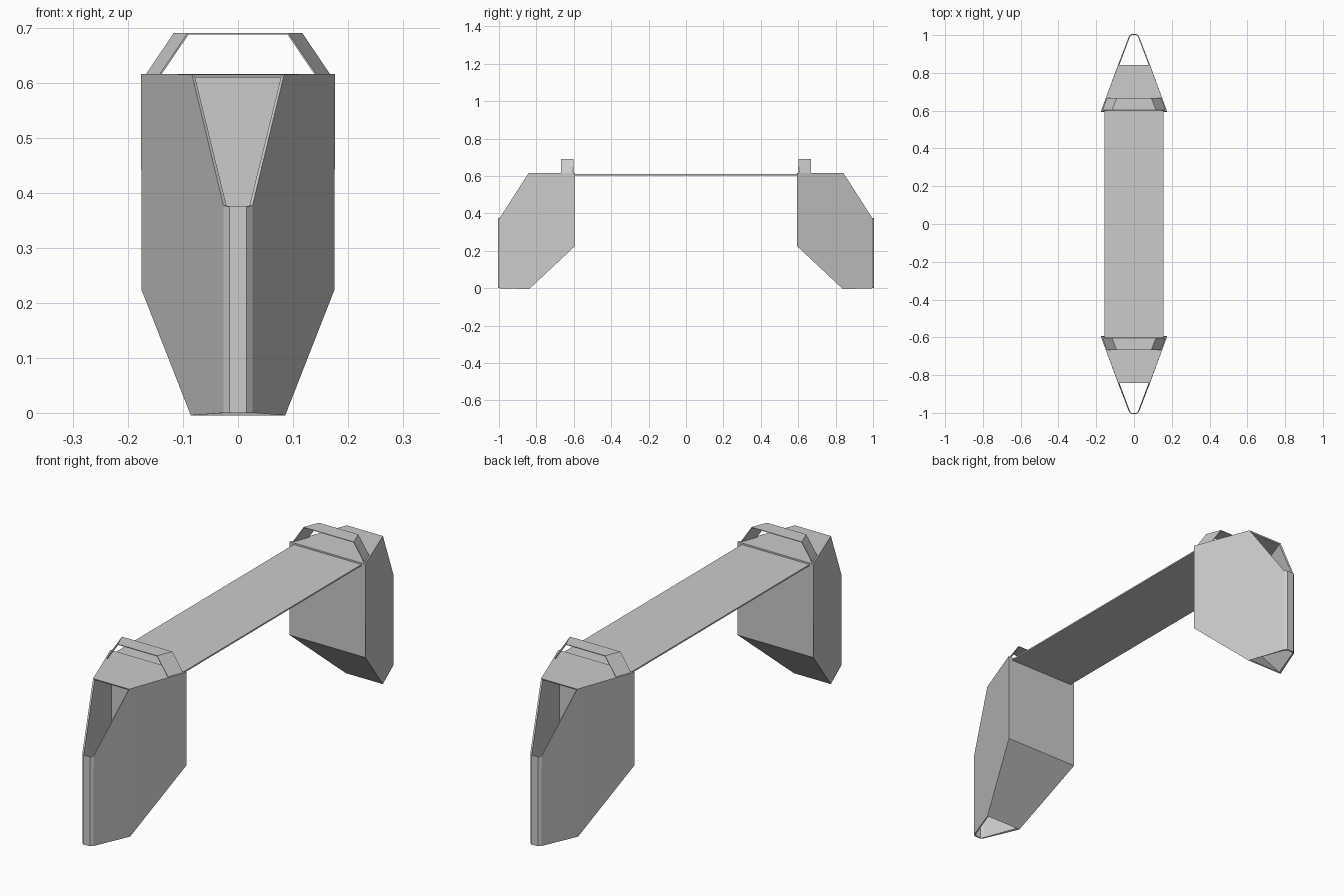
import bpy, bmesh

if "Cube" in bpy.data.objects:
    bpy.data.objects.remove(bpy.data.objects["Cube"])


def sheet(name, verts, faces, thickness, mirror=True):
    """Thin-walled part: outer skin thickened inward, mirrored front to back."""
    mesh = bpy.data.meshes.new(name)
    bm = bmesh.new()
    vs = [bm.verts.new(v) for v in verts]
    for f in faces:
        bm.faces.new([vs[i] for i in f])
    bm.normal_update()
    bm.to_mesh(mesh)
    bm.free()
    ob = bpy.data.objects.new(name, mesh)
    bpy.context.collection.objects.link(ob)
    solid = ob.modifiers.new("thickness", 'SOLIDIFY')
    solid.thickness = thickness
    solid.offset = -1
    solid.use_even_offset = True
    if mirror:
        mir = ob.modifiers.new("mirror", 'MIRROR')
        mir.use_axis = (False, True, False)
        mir.use_mirror_merge = False
    return ob


# End shells: stations of (y, half width, top z, bottom z), open at the outer top and bottom
stations = [(0.6, 0.168, 0.61, 0.228), (0.84, 0.078, 0.61, 0.0),
            (0.992, 0.021, 0.377, 0.0), (1.0, 0.013, 0.375, 0.0)]
verts = []
for y, w, t, b in stations:
    verts += [(-w, y, t), (w, y, t), (w, y, b), (-w, y, b)]
faces = [(0, 1, 2, 3),        # inner wall
         (0, 4, 5, 1),        # flat top
         (3, 2, 6, 7),        # sloping underside
         (12, 15, 14, 13)]    # narrow nose
for k in (0, 4, 8):           # side walls
    faces += [(k + 1, k + 5, k + 6, k + 2), (k, k + 3, k + 7, k + 4)]
sheet("end_shell", verts, faces, 0.006)

# Raised loops over the shell tops, following the taper of the shells
verts = []
for y, inset in ((0.602, 0.0), (0.667, 0.025)):
    verts += [(s * (w - inset), y, z) for s, w, z in
              ((-1, 0.168, 0.61), (-1, 0.115, 0.688), (1, 0.115, 0.688), (1, 0.168, 0.61))]
sheet("top_loop", verts, [(i, i + 4, i + 5, i + 1) for i in range(3)], 0.003)

# Long flat panel joining the two shells
w, l, z = 0.157, 0.6, 0.61
sheet("bridge_panel", [(-w, -l, z), (w, -l, z), (w, l, z), (-w, l, z)],
      [(0, 1, 2, 3)], 0.006, mirror=False)
